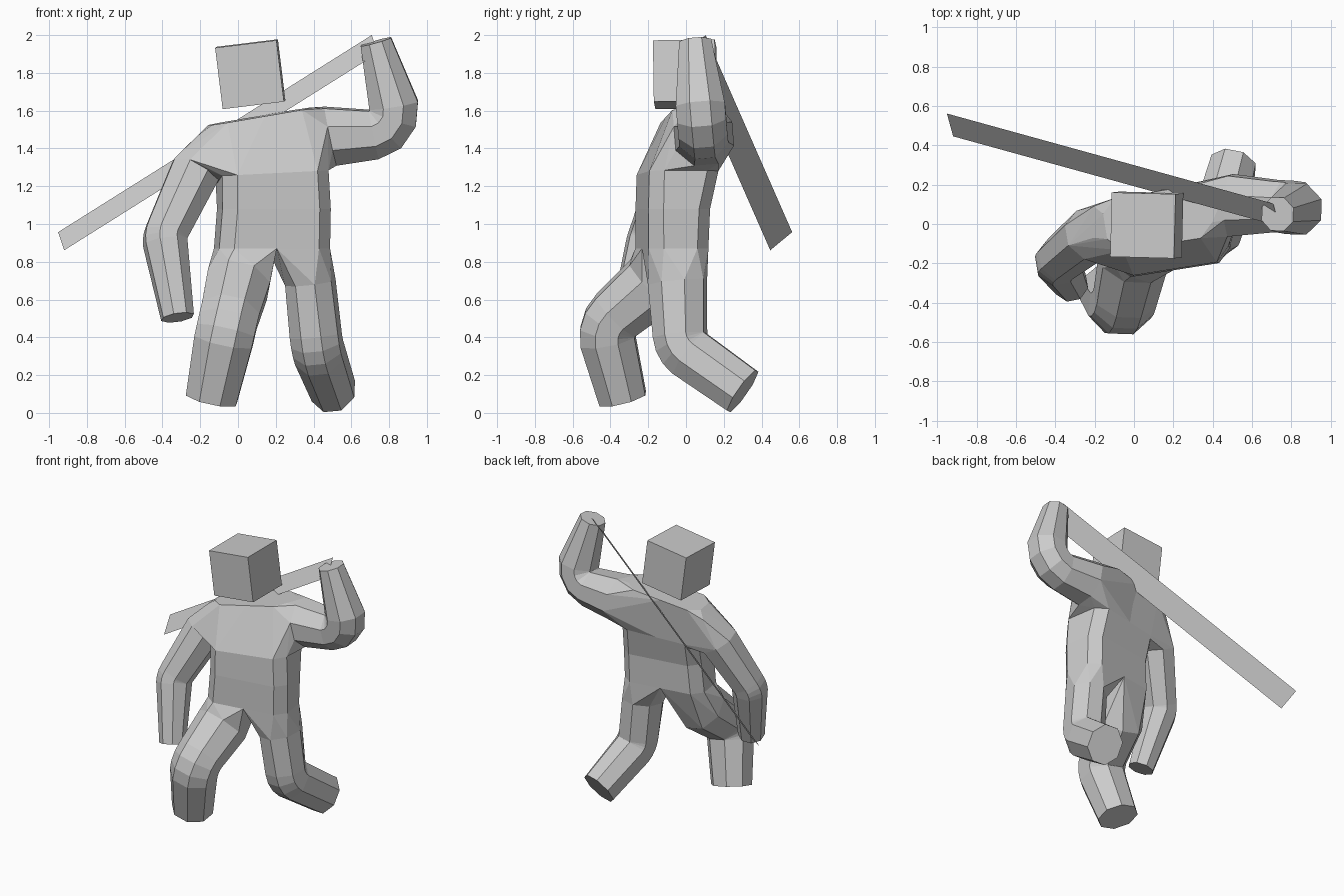
import bpy, bmesh, math
from mathutils import Vector, Matrix

if "Cube" in bpy.data.objects:
    bpy.data.objects.remove(bpy.data.objects["Cube"])


def make_object(name, bm):
    bmesh.ops.recalc_face_normals(bm, faces=bm.faces)
    me = bpy.data.meshes.new(name)
    bm.to_mesh(me)
    bm.free()
    ob = bpy.data.objects.new(name, me)
    bpy.context.collection.objects.link(ob)
    return ob


def loft(name, rings):
    """Skin a list of equal-length point rings and cap both ends."""
    bm = bmesh.new()
    vs = [[bm.verts.new(p) for p in r] for r in rings]
    n = len(vs[0])
    for a, b in zip(vs, vs[1:]):
        for i in range(n):
            j = (i + 1) % n
            bm.faces.new((a[i], a[j], b[j], b[i]))
    bm.faces.new(vs[0])
    bm.faces.new(vs[-1])
    return make_object(name, bm)


def hull(name, points):
    """Convex joint piece around a set of points."""
    bm = bmesh.new()
    for p in points:
        bm.verts.new(p)
    bmesh.ops.convex_hull(bm, input=bm.verts)
    bmesh.ops.delete(bm, geom=[v for v in bm.verts if not v.link_faces], context='VERTS')
    return make_object(name, bm)


def ring(c, d, axis, size):
    """Octagon with half widths across the flats, square to direction d."""
    side = d.cross(axis)
    k = 1 / math.cos(math.pi / 8)
    angles = [(i + 0.5) * math.pi / 4 for i in range(8)]
    return [c + axis * size[0] * k * math.cos(t) + side * size[1] * k * math.sin(t)
            for t in angles]


def limb_rings(start, joint, end, sizes):
    """Bent eight-sided limb: sharp inside the joint, rounded outside."""
    a, p, b = Vector(start), Vector(joint), Vector(end)
    d1, d2 = (p - a).normalized(), (b - p).normalized()
    axis = d1.cross(d2).normalized()
    bend = d1.angle(d2)
    inward = (d2 - d1).normalized()
    reach = sizes[1][1] * 1.04
    pivot = p + inward * reach
    mid_dir = (d1 + d2).normalized()
    path = [(a, d1, sizes[0])]
    for t in (-0.5, -0.17, 0.17, 0.5):
        rot = Matrix.Rotation(t * bend, 3, axis)
        path.append((pivot - rot @ inward * reach, rot @ mid_dir, sizes[1]))
    path.append((b, (b - path[-1][0]).normalized(), sizes[2]))
    return [ring(c, d, axis, s) for c, d, s in path]


def torso_ring(z, cx, cy, hx, hy, tilt):
    """Chamfered box section, tilted sideways and turned a little."""
    yaw = Matrix.Rotation(math.radians(9), 3, 'Z')
    c = 0.07
    quarter = [(hx, hy - c), (hx - c, hy)]
    pts = quarter + [(-x, y) for x, y in reversed(quarter)]
    pts += [(-x, -y) for x, y in pts]
    return [yaw @ Vector((x, y, tilt * x)) + Vector((cx, cy, z)) for x, y in pts]


def half(r, left):
    pick = (0, 1, 6, 7) if left else (2, 3, 4, 5)
    return [r[i] for i in pick] + [(r[1] + r[2]) / 2, (r[5] + r[6]) / 2]


# Torso
hips = torso_ring(0.87, 0.18, -0.075, 0.297, 0.16, 0)
waist = torso_ring(1.08, 0.19, -0.07, 0.29, 0.165, 0)
chest = torso_ring(1.27, 0.18, -0.045, 0.285, 0.185, 0.05)
neck = torso_ring(1.57, 0.12, 0.03, 0.27, 0.135, 0.17)
body = loft("body", [hips, waist, chest, neck])

# Limbs: name, left side, start, joint, end, sizes, torso sections to blend into
limbs = (
    ("right_arm", False, (-0.225, -0.055, 1.28), (-0.385, -0.19, 0.93), (-0.32, -0.31, 0.505),
     [(0.13, 0.13), (0.112, 0.112), (0.083, 0.083)], (chest, neck)),
    ("left_arm", True, (0.49, 0.095, 1.465), (0.803, 0.085, 1.53), (0.73, 0.05, 1.965),
     [(0.155, 0.155), (0.13, 0.13), (0.085, 0.083)], (chest, neck)),
    ("right_leg", False, (-0.003, -0.18, 0.68), (-0.06, -0.41, 0.455), (-0.14, -0.335, 0.075),
     [(0.168, 0.165), (0.155, 0.145), (0.135, 0.125)], (hips,)),
    ("left_leg", True, (0.383, -0.045, 0.69), (0.42, -0.015, 0.355), (0.505, 0.3, 0.115),
     [(0.125, 0.15), (0.13, 0.137), (0.115, 0.13)], (hips,)),
)
parts = []
for name, left, start, joint, end, sizes, sections in limbs:
    rings = limb_rings(start, joint, end, sizes)
    blend = list(rings[0])
    for s in sections:
        blend += half(s, left)
    if name == "right_arm":
        blend += [Vector((-0.205, y, 1.475)) for y in (-0.07, 0.09)]
    parts += [hull(name + "_joint", blend), loft(name, rings)]

# Merge everything into the torso
bpy.context.view_layer.objects.active = body
for ob in parts:
    mod = body.modifiers.new("union", 'BOOLEAN')
    mod.operation = 'UNION'
    mod.solver = 'EXACT'
    mod.use_self = True
    mod.object = ob
    bpy.ops.object.modifier_apply(modifier=mod.name)
    bpy.data.objects.remove(ob)

# Head: tilted cube
bm = bmesh.new()
bmesh.ops.create_cube(bm, size=0.327)
head = make_object("head", bm)
head.location = (0.065, -0.005, 1.793)
head.rotation_euler = (math.radians(1), math.radians(-7), math.radians(-1.5))

# Sword blade: thin flat strip held over the shoulder
bm = bmesh.new()
tip, grip, width = Vector((-0.952, 0.562, 0.957)), Vector((0.708, 0.104, 2.0)), Vector((0.032, -0.116, -0.096))
bm.faces.new([bm.verts.new(p) for p in (tip, tip + width, grip + width, grip)])
make_object("blade", bm)
